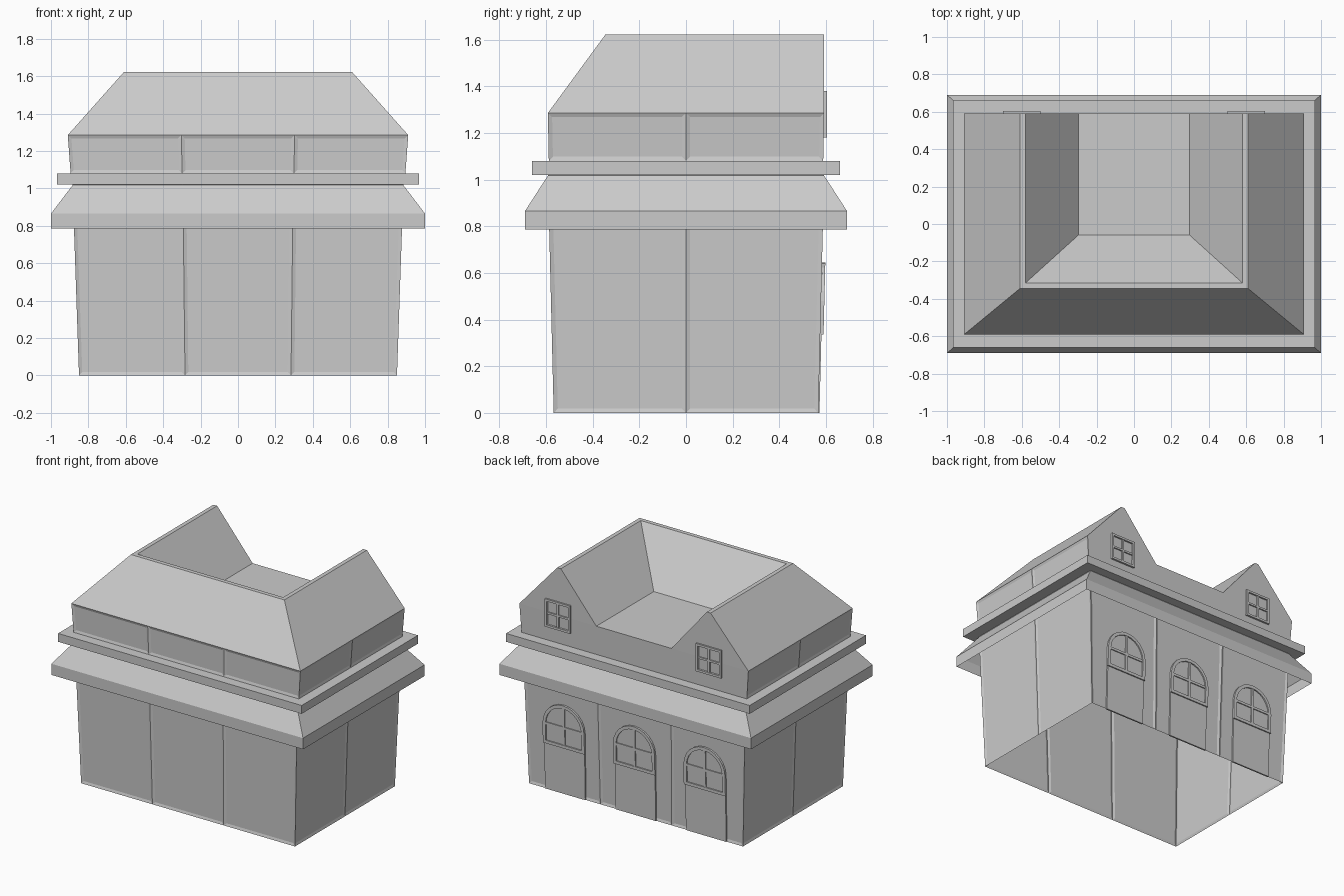
import bpy, bmesh, math

if "Cube" in bpy.data.objects:
    bpy.data.objects.remove(bpy.data.objects["Cube"])

SLOPE = 0.025          # outward lean of the lower walls
BACK = 0.592           # plane of the back gables


def finish(name, bm):
    mesh = bpy.data.meshes.new(name)
    bm.to_mesh(mesh)
    bm.free()
    ob = bpy.data.objects.new(name, mesh)
    bpy.context.collection.objects.link(ob)
    return ob


def rect(hx, hy, z, nx=1, ny=1):
    """Counter-clockwise rectangle with nx / ny divisions per side."""
    pts = [(-hx + 2 * hx * i / nx, -hy, z) for i in range(nx)]
    pts += [(hx, -hy + 2 * hy * i / ny, z) for i in range(ny)]
    return pts + [(-x, -y, z) for x, y, z in pts]


def loft(rings, closed=True):
    bm = bmesh.new()
    vs = [[bm.verts.new(p) for p in r] for r in rings]
    n = len(rings[0])
    for a, b in zip(vs, vs[1:]):
        for i in range(n if closed else n - 1):
            j = (i + 1) % n
            bm.faces.new((a[i], a[j], b[j], b[i]))
    bm.normal_update()
    return bm, vs


def recess(bm, faces):
    bmesh.ops.inset_individual(bm, faces=faces, thickness=0.018, depth=-0.006,
                               use_even_offset=True)


def box(bm, x0, x1, y0, y1, z0, z1):
    v = [bm.verts.new((x, y, z)) for z in (z0, z1)
         for x, y in ((x0, y0), (x1, y0), (x1, y1), (x0, y1))]
    for f in ((3, 2, 1, 0), (4, 5, 6, 7), (0, 1, 5, 4),
              (1, 2, 6, 5), (2, 3, 7, 6), (3, 0, 4, 7)):
        bm.faces.new([v[i] for i in f])


# Lower walls, open at the bottom, with recessed panels
bm, _ = loft([rect(0.85, 0.567, 0, 3, 2), rect(0.885, 0.592, 1.02, 3, 2)])
recess(bm, bm.faces[:])
finish("lower_walls", bm)

# Sloped eave skirt with upright fascia
bm, _ = loft([rect(1.0, 0.69, 0.785), rect(1.0, 0.69, 0.865), rect(0.882, 0.59, 1.02)])
finish("eave", bm)

# Flat ledge band
bm, _ = loft([rect(0.87, 0.58, 1.02), rect(0.968, 0.66, 1.02),
              rect(0.968, 0.66, 1.08), rect(0.88, 0.575, 1.08)])
finish("ledge", bm)

# Upper walls, plain at the back where the gables stand
bm, _ = loft([rect(0.895, 0.588, 1.08, 3, 2), rect(0.91, BACK, 1.285, 3, 2)])
recess(bm, [f for f in bm.faces if f.calc_center_median().y < 0.5])
finish("upper_walls", bm)

# U-shaped roof: outer slopes, narrow ridge, inner slopes, floor and gables
profile = [(0.91, -0.592, 1.285), (0.61, -0.345, 1.622),
           (0.58, -0.315, 1.622), (0.298, -0.06, 1.285)]
rings = [[(-x, BACK, z), (-x, y, z), (x, y, z), (x, BACK, z)] for x, y, z in profile]
bm, vs = loft(rings, closed=False)
bm.faces.new(vs[-1])
bm.faces.new([r[0] for r in vs])
bm.faces.new([r[3] for r in reversed(vs)])
bmesh.ops.recalc_face_normals(bm, faces=[f for f in bm.faces if abs(f.normal.y) > 2])
finish("roof", bm)

# Gable windows
for side, cx in (("left", -0.6), ("right", 0.6)):
    bm = bmesh.new()
    y0, y1 = BACK - 0.004, 0.604
    for s in (-1, 1):
        xa, xb = sorted((cx + s * 0.1, cx + s * 0.084))
        box(bm, xa, xb, y0, y1, 1.18, 1.38)
        za, zb = sorted((1.28 + s * 0.1, 1.28 + s * 0.084))
        box(bm, cx - 0.084, cx + 0.084, y0, y1, za, zb)
    box(bm, cx - 0.007, cx + 0.007, y0, y1 - 0.003, 1.196, 1.364)
    box(bm, cx - 0.084, cx + 0.084, y0, y1 - 0.003, 1.273, 1.287)
    finish("gable_window_" + side, bm)


def arch(r, cx, y, bottom, spring=0.48, n=12):
    pts = [(cx + r, y, bottom)]
    pts += [(cx + r * math.cos(math.pi * i / n), y, spring + r * math.sin(math.pi * i / n))
            for i in range(n + 1)]
    return pts + [(cx - r, y, bottom)]


def lean(bm):
    for v in bm.verts:
        v.co.y += 0.567 + SLOPE * v.co.z


# Arched doors on the back: slab plus window frame with glazing bars
for k, cx in enumerate((-0.56, 0, 0.56)):
    bm, vs = loft([arch(0.16, cx, -0.006, 0), arch(0.16, cx, 0.005, 0)])
    bm.faces.new(vs[1])
    bmesh.ops.recalc_face_normals(bm, faces=bm.faces[:])
    lean(bm)
    finish(f"door_{k + 1}", bm)

    bm, vs = loft([arch(0.165, cx, 0, 0.335), arch(0.165, cx, 0.014, 0.335),
                   arch(0.142, cx, 0.014, 0.357), arch(0.142, cx, 0.004, 0.357)])
    bmesh.ops.recalc_face_normals(bm, faces=bm.faces[:])
    box(bm, cx - 0.009, cx + 0.009, 0.004, 0.012, 0.357, 0.622)
    box(bm, cx - 0.142, cx + 0.142, 0.004, 0.012, 0.471, 0.489)
    lean(bm)
    finish(f"door_window_{k + 1}", bm)
